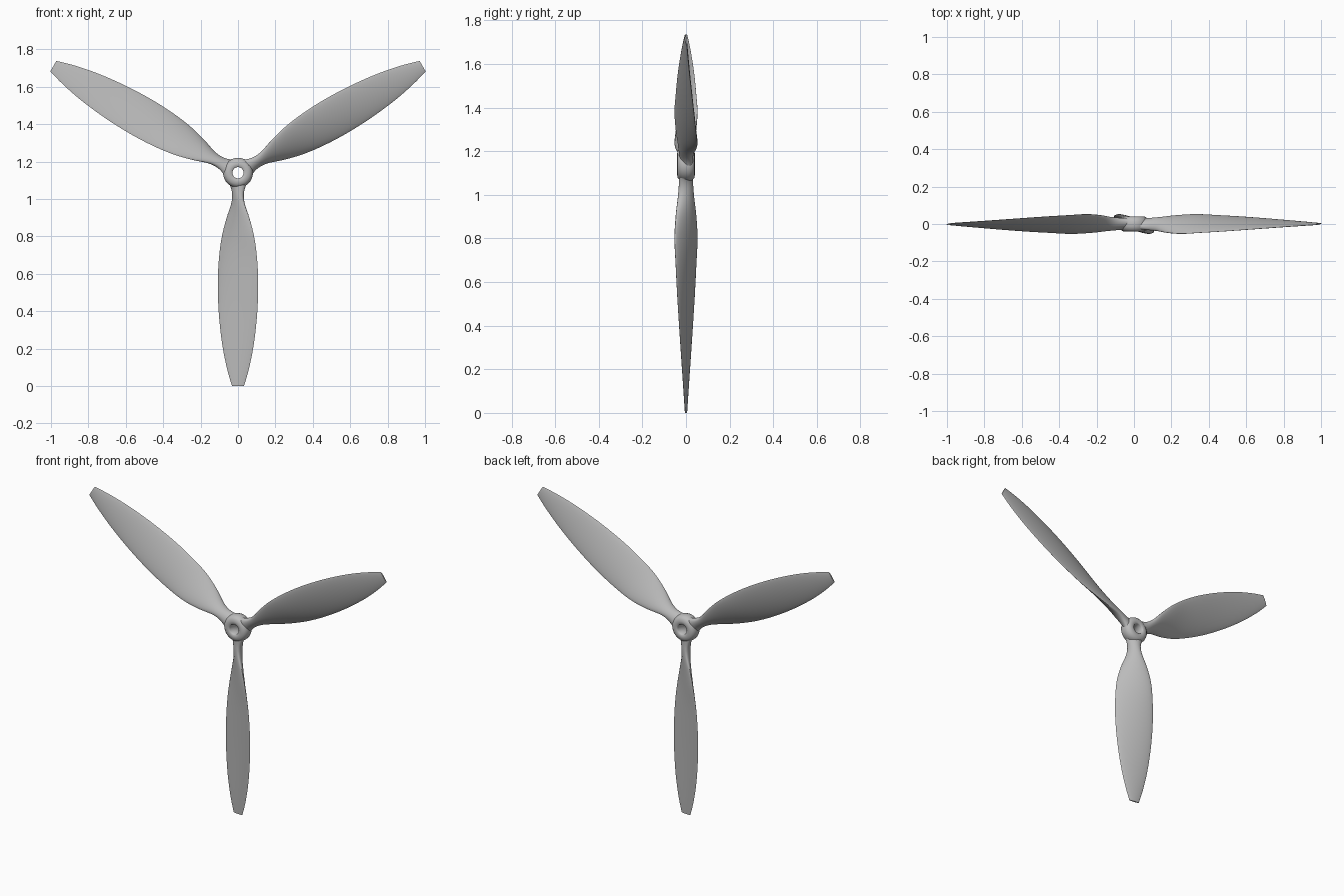
import bpy, bmesh, math
from mathutils import Matrix, Vector

cube = bpy.data.objects.get("Cube")
if cube:
    bpy.data.objects.remove(cube, do_unlink=True)

HUB = Vector((0, 0, 1.14))

grey = bpy.data.materials.new("plain grey")
grey.use_nodes = True
grey.diffuse_color = (0.5, 0.5, 0.5, 1)
grey.node_tree.nodes["Principled BSDF"].inputs["Base Color"].default_value = (0.5, 0.5, 0.5, 1)


def skin(bm, rings, closed):
    """Bridge equal rings of points, capping the ends or closing the loop."""
    rows = [[bm.verts.new(p) for p in ring] for ring in rings]
    n = len(rows[0])
    pairs = list(zip(rows, rows[1:]))
    if closed:
        pairs.append((rows[-1], rows[0]))
    else:
        bm.faces.new(rows[0])
        bm.faces.new(rows[-1])
    for a, b in pairs:
        for i in range(n):
            j = (i + 1) % n
            bm.faces.new((a[i], a[j], b[j], b[i]))
    bmesh.ops.recalc_face_normals(bm, faces=bm.faces)


def finish(bm, name):
    mesh = bpy.data.meshes.new(name)
    bm.to_mesh(mesh)
    bm.free()
    mesh.materials.append(grey)
    obj = bpy.data.objects.new(name, mesh)
    bpy.context.collection.objects.link(obj)
    obj.location = HUB
    bpy.ops.object.select_all(action='DESELECT')
    obj.select_set(True)
    bpy.context.view_layer.objects.active = obj
    bpy.ops.object.shade_smooth_by_angle(angle=math.radians(50))
    return obj


def catmull(a, b, c, d, t):
    return b + t * ((c - a) + t * ((2*a - 5*b + 4*c - d) + t * (3*(b - c) + d - a)) / 1) / 2


# Blade stations: radius, half width, half depth of the chord, half thickness
stations = [Vector(s) for s in (
    (0.045, 0.058, 0.012, 0.030),
    (0.075, 0.038, 0.022, 0.028),
    (0.115, 0.025, 0.031, 0.026),
    (0.16, 0.031, 0.036, 0.024),
    (0.24, 0.060, 0.046, 0.022),
    (0.34, 0.086, 0.052, 0.020),
    (0.46, 0.102, 0.047, 0.018),
    (0.60, 0.108, 0.040, 0.016),
    (0.76, 0.102, 0.030, 0.013),
    (0.92, 0.084, 0.019, 0.010),
    (1.05, 0.058, 0.010, 0.007),
    (1.14, 0.032, 0.004, 0.004))]


def section(station, sides=28):
    r, w, h, t = station
    normal = Vector((h, w, 0)).normalized()
    sharp = min(0.5, r)
    ring = []
    for i in range(sides):
        a = math.tau * i / sides
        s = math.sin(a)
        ring.append(Vector((w, -h, 0)) * math.cos(a)
                    + normal * t * s * abs(s) ** sharp + Vector((0, 0, -r)))
    return ring


# Three twisted blades around the hub
padded = [stations[0]] + stations + [stations[-1]]
path = []
for k in range(len(stations) - 1):
    path += [catmull(*padded[k:k + 4], step / 5) for step in range(5)]
path.append(stations[-1])
for k, name in enumerate(("lower_blade", "left_blade", "right_blade")):
    bm = bmesh.new()
    skin(bm, [section(s) for s in path], closed=False)
    bm.transform(Matrix.Rotation(-k * math.tau / 3, 4, 'Y'))
    finish(bm, name)

# Rounded hub ring with a through hole
profile = [(0.030, -0.036), (0.034, -0.040), (0.048, -0.041), (0.062, -0.038),
           (0.073, -0.029), (0.079, -0.015), (0.080, 0)]
profile += [(r, -y) for r, y in reversed(profile[:-1])]
rings = []
for i in range(48):
    a = math.tau * i / 48
    rings.append([(r * math.cos(a), y, r * math.sin(a)) for r, y in profile])
bm = bmesh.new()
skin(bm, rings, closed=True)
finish(bm, "hub")
